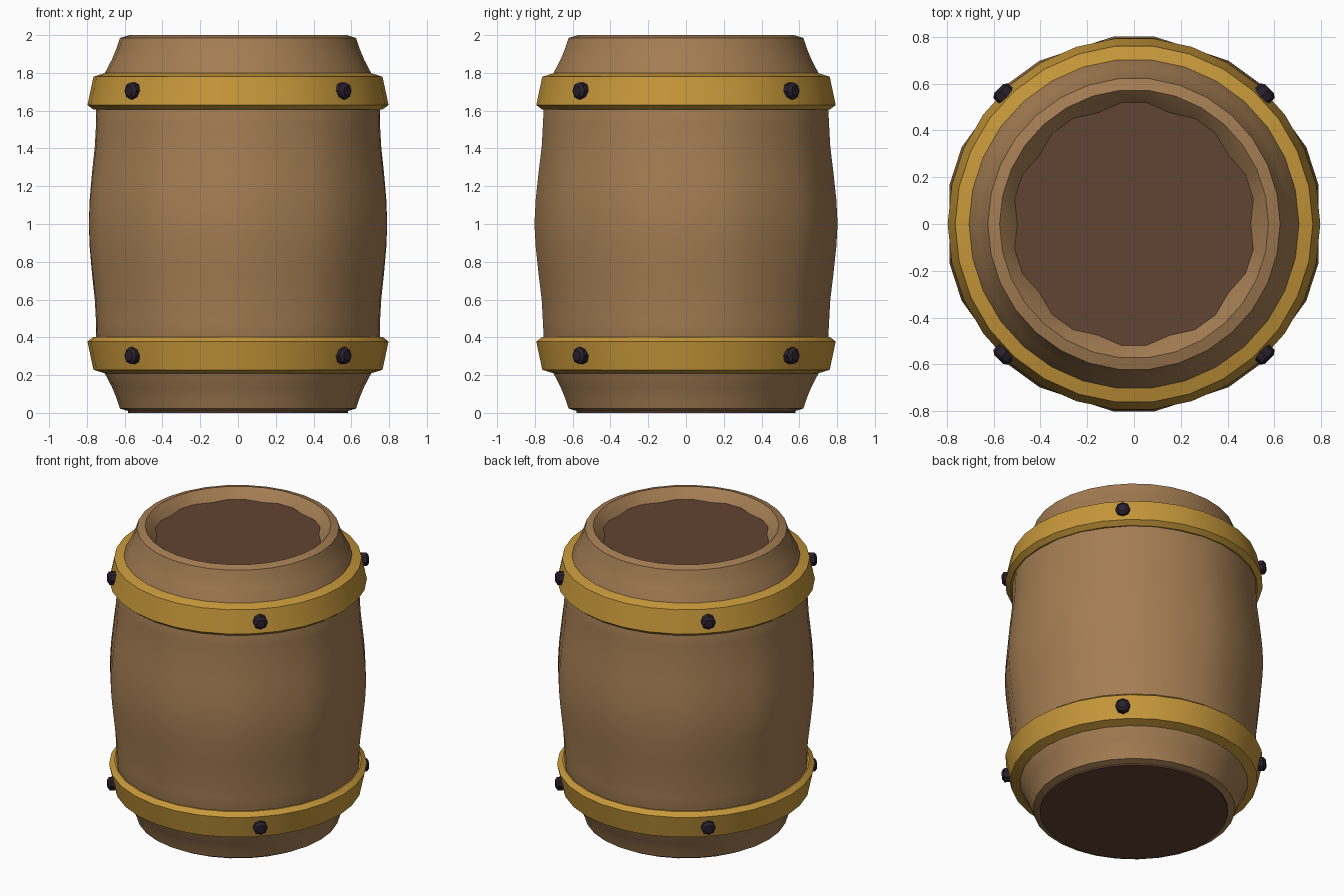
import bpy, bmesh, math
from mathutils import Matrix, Vector

if "Cube" in bpy.data.objects:
    bpy.data.objects.remove(bpy.data.objects["Cube"])

SEG = 30  # ten staves, three sides each


def material(name, rgb):
    m = bpy.data.materials.new(name)
    lin = [((c / 255 + 0.055) / 1.055) ** 2.4 for c in rgb]
    m.diffuse_color = (*lin, 1)
    m.use_nodes = True
    m.node_tree.nodes["Principled BSDF"].inputs["Base Color"].default_value = m.diffuse_color
    return m


wood = material("light wood", (164, 125, 83))
dark_wood = material("dark wood", (97, 67, 50))
brass = material("brass", (198, 151, 58))
iron = material("dark iron", (41, 32, 44))


def finish(name, bm, mat, smooth=None):
    bmesh.ops.recalc_face_normals(bm, faces=bm.faces)
    me = bpy.data.meshes.new(name)
    bm.to_mesh(me)
    bm.free()
    ob = bpy.data.objects.new(name, me)
    bpy.context.collection.objects.link(ob)
    me.materials.append(mat)
    if smooth:
        bpy.ops.object.select_all(action='DESELECT')
        ob.select_set(True)
        bpy.context.view_layer.objects.active = ob
        bpy.ops.object.shade_smooth_by_angle(angle=math.radians(smooth))
    return ob


def lathe(profile, closed=False, caps=False):
    """Spin (radius, groove depth, z) points; every third column is a groove between staves."""
    bm = bmesh.new()
    rings = []
    for r, groove, z in profile:
        ring = []
        for i in range(SEG):
            a = math.tau * i / SEG
            rr = r - (groove if i % 3 == 0 else 0)
            ring.append(bm.verts.new((rr * math.cos(a), rr * math.sin(a), z)))
        rings.append(ring)
    pairs = list(zip(rings, rings[1:]))
    if closed:
        pairs.append((rings[-1], rings[0]))
    for lo, hi in pairs:
        for i in range(SEG):
            j = (i + 1) % SEG
            bm.faces.new((lo[i], lo[j], hi[j], hi[i]))
    if caps:
        bm.faces.new(rings[0])
        bm.faces.new(rings[-1])
    return bm


# Staved barrel wall with a rim at each end
upper = [(0.807, 0.017, 1.0), (0.80, 0.015, 1.13), (0.785, 0.012, 1.27), (0.768, 0.01, 1.41),
         (0.762, 0.01, 1.52), (0.757, 0.005, 1.62), (0.71, 0, 1.79), (0.668, 0, 1.87),
         (0.643, 0, 1.93), (0.625, 0, 1.985), (0.575, 0, 2.0), (0.525, 0.022, 1.94),
         (0.50, 0.022, 1.90)]
lower = [(r, g, 2.008 - z) for r, g, z in upper[1:-2]]
finish("barrel_wall", lathe(lower[::-1] + upper), wood, 35)

# Lid set down inside the top rim, and the base
finish("lid", lathe([(0.527, 0.022, 1.90), (0.527, 0.022, 1.935)], caps=True), dark_wood)
finish("base", lathe([(0.583, 0, 0.0), (0.583, 0, 0.03)], caps=True), dark_wood)

# Hoops: wider edge faces the middle of the barrel
hoop = [(0.70, 0, 1.80), (0.765, 0, 1.78), (0.797, 0, 1.63), (0.765, 0, 1.605), (0.70, 0, 1.61)]
finish("upper_hoop", lathe(hoop, closed=True), brass, 25)
finish("lower_hoop", lathe([(r, g, 2.008 - z) for r, g, z in hoop], closed=True), brass, 25)

# Rivets on the diagonals of each hoop
for label, z in (("upper", 1.705), ("lower", 0.303)):
    for k in range(4):
        a = math.radians(45 + 90 * k)
        out = Vector((math.cos(a), math.sin(a), 0))
        rot = out.to_track_quat('Z', 'Y').to_matrix().to_4x4()
        bm = bmesh.new()
        for r1, r2, depth, dist in ((0.045, 0.045, 0.04, 0.785), (0.045, 0.028, 0.014, 0.812)):
            bmesh.ops.create_cone(bm, cap_ends=True, segments=8, radius1=r1, radius2=r2, depth=depth,
                                  matrix=Matrix.Translation(out * dist + Vector((0, 0, z))) @ rot)
        finish(f"{label}_rivet_{k + 1}", bm, iron)
